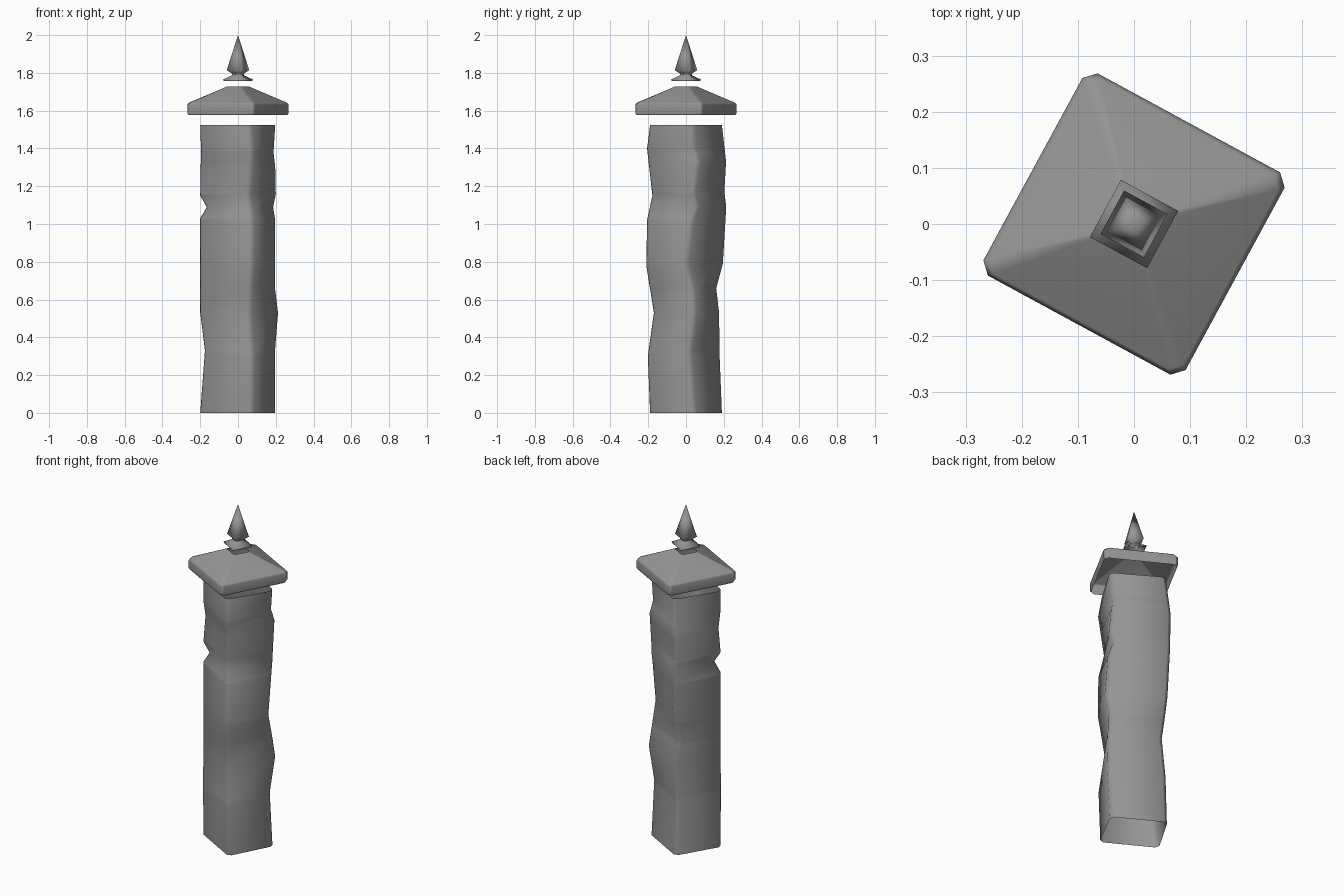
import bpy, bmesh, math

if "Cube" in bpy.data.objects:
    bpy.data.objects.remove(bpy.data.objects["Cube"])

TURN = math.radians(-28.5)   # whole post is turned about z
stone = bpy.data.materials.new("dark_stone")
stone.diffuse_color = (.3, .3, .3, 1)
stone.use_nodes = True
stone.node_tree.nodes["Principled BSDF"].inputs["Base Color"].default_value = stone.diffuse_color


def interp(points, z):
    for (z0, v0), (z1, v1) in zip(points, points[1:]):
        if z <= z1:
            return v0 + (v1 - v0) * (z - z0) / (z1 - z0)
    return points[-1][1]


def ring(corners, b, z):
    """Turned square from four (u, v) corners, each cut by chamfer b."""
    pts = []
    for k, (u, v) in enumerate(corners):
        a = TURN + k * math.pi / 2
        for x, y in ([(u, v - b), (u - b, v)] if b else [(u, v)]):
            pts.append((x * math.cos(a) - y * math.sin(a),
                        x * math.sin(a) + y * math.cos(a), z))
    return pts


def square(s, b, z):
    return ring([(s, s)] * 4, b, z)


def loft(name, rings, tip=None, smooth=60):
    bm = bmesh.new()
    loops = [[bm.verts.new(p) for p in r] for r in rings]
    n = len(loops[0])
    for lo, hi in zip(loops, loops[1:]):
        for i in range(n):
            j = (i + 1) % n
            bm.faces.new((lo[i], lo[j], hi[j], hi[i]))
    if tip is not None:
        t = bm.verts.new((0, 0, tip))
        for i in range(n):
            bm.faces.new((loops[-1][i], loops[-1][(i + 1) % n], t))
    me = bpy.data.meshes.new(name)
    bm.to_mesh(me)
    bm.free()
    me.materials.append(stone)
    ob = bpy.data.objects.new(name, me)
    bpy.context.collection.objects.link(ob)
    bpy.ops.object.select_all(action='DESELECT')
    ob.select_set(True)
    bpy.context.view_layer.objects.active = ob
    bpy.ops.object.shade_smooth_by_angle(angle=math.radians(smooth))
    return ob


# Worn shaft: reach of each corner along its world axis, by height ...
axis_reach = [
    [(0, .195), (.32, .195), (.53, .212), (.65, .197), (1.02, .197),
     (1.09, .186), (1.16, .2), (1.3, .197), (1.38, .188), (1.525, .197)],
    [(0, .19), (.3, .178), (.53, .175), (.66, .16), (.79, .195),
     (1.09, .213), (1.17, .203), (1.33, .212), (1.525, .19)],
    [(0, .2), (.33, .175), (.53, .2), (1.03, .2), (1.09, .165),
     (1.15, .2), (1.3, .198), (1.37, .195), (1.525, .2)],
    [(0, .19), (.3, .202), (.53, .17), (.78, .21), (1.02, .206),
     (1.15, .178), (1.4, .206), (1.525, .19)],
]
# ... and along a second direction further round
side_reach = [
    [(0, .188), (.32, .174), (.53, .203), (.79, .167), (1.09, .187),
     (1.33, .198), (1.4, .18), (1.525, .187)],
    [(0, .175), (.3, .168), (.53, .147), (.79, .178), (1.09, .192),
     (1.3, .195), (1.525, .168)],
    [(0, .189), (1.03, .189), (1.09, .155), (1.15, .189), (1.3, .178),
     (1.4, .189), (1.525, .189)],
    [(0, .18), (.3, .189), (.53, .158), (.78, .192), (1.02, .19),
     (1.15, .16), (1.4, .191), (1.525, .17)],
]
CH = .02


def worn_corner(k, z):
    a1, a2 = math.radians(28.5), math.radians(61.5 if k % 2 == 0 else 80)
    c1, s1, c2, s2 = math.cos(a1), math.sin(a1), math.cos(a2), math.sin(a2)
    r1 = interp(axis_reach[k], z) + s1 * CH
    r2 = interp(side_reach[k], z) + c2 * CH
    d = c1 * s2 - s1 * c2
    return (r1 * s2 - r2 * s1) / d, (c1 * r2 - c2 * r1) / d


levels = sorted({z for w in axis_reach + side_reach for z, _ in w})
loft("shaft", [ring([worn_corner(k, z) for k in range(4)], CH, z)
               for z in levels])

# Sloped cap stone, open below and above
cap = loft("cap", [square(*r) for r in [
    (.2, .02, 1.577), (.205, .02, 1.586), (.205, .02, 1.632),
    (.197, .02, 1.643), (.046, .006, 1.727)]])
cap.modifiers.new("even_shading", 'WEIGHTED_NORMAL')

# Finial: flared collar, narrow neck and pointed spike
loft("finial", [square(s, 0, z) for s, z in [
    (.056, 1.757), (.058, 1.765), (.024, 1.787), (.024, 1.796),
    (.044, 1.815)]], tip=2.0, smooth=100)
